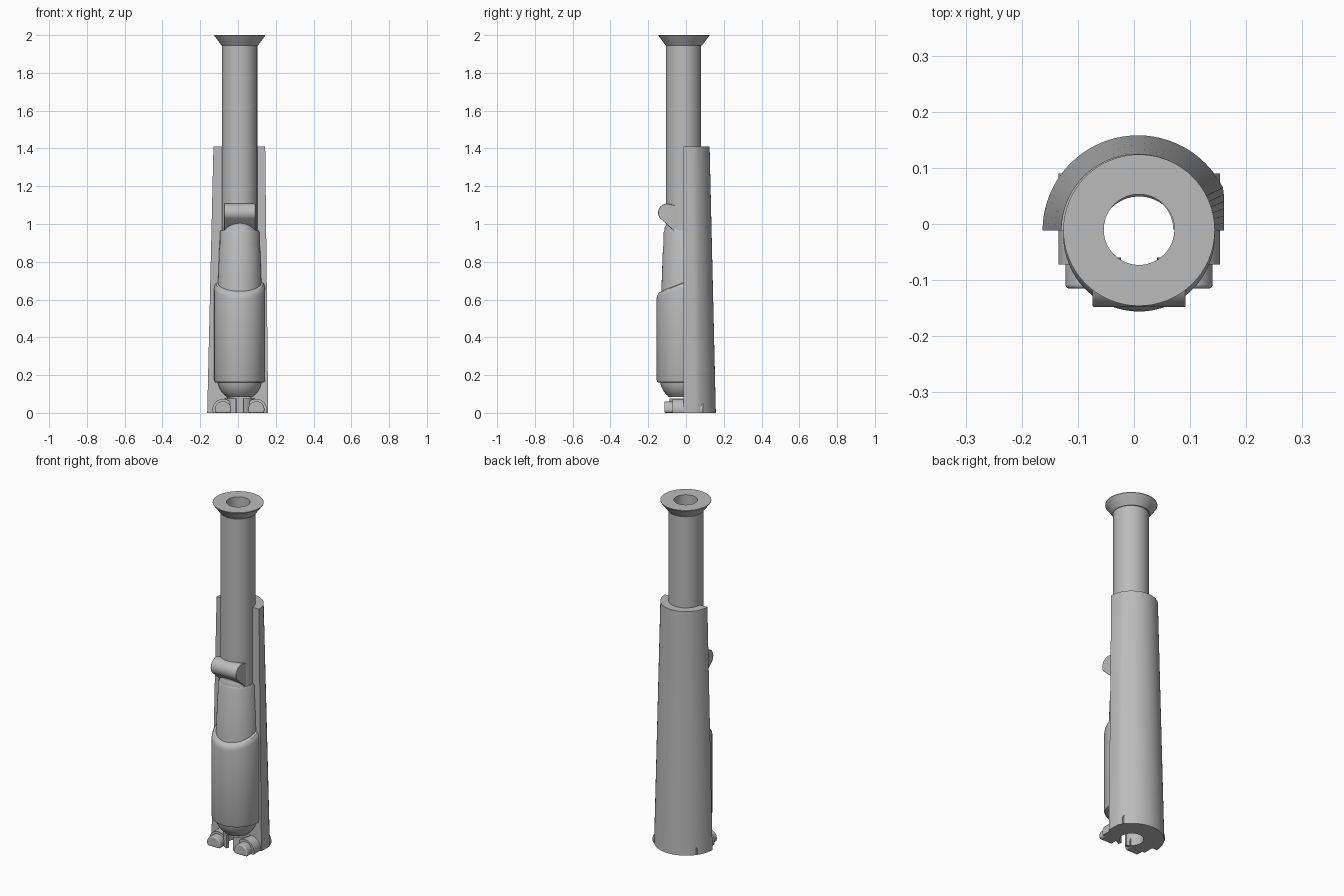
import bpy, bmesh, math

cube = bpy.data.objects.get("Cube")
if cube:
    bpy.data.objects.remove(cube, do_unlink=True)

grey = bpy.data.materials.new("plain grey")
grey.use_nodes = True
grey.diffuse_color = (0.5, 0.5, 0.5, 1)
grey.node_tree.nodes["Principled BSDF"].inputs["Base Color"].default_value = (0.5, 0.5, 0.5, 1)

BORE = 0.063
CX = 0.009


def finish(name, bm, bevel=0):
    bmesh.ops.recalc_face_normals(bm, faces=bm.faces)
    mesh = bpy.data.meshes.new(name)
    bm.to_mesh(mesh)
    bm.free()
    obj = bpy.data.objects.new(name, mesh)
    bpy.context.collection.objects.link(obj)
    mesh.materials.append(grey)
    if bevel:
        mod = obj.modifiers.new("soft edges", "BEVEL")
        mod.width = bevel
        mod.segments = 3
        mod.angle_limit = math.radians(40)
    bpy.ops.object.select_all(action="DESELECT")
    obj.select_set(True)
    bpy.context.view_layer.objects.active = obj
    bpy.ops.object.shade_smooth_by_angle(angle=math.radians(30))
    return obj


def turned(name, outer, cy, cx=CX, start=0, sweep=360, shape=None):
    """Turn an outer (radius, height) profile around the bore, fully or partly."""
    loop = [(BORE, outer[0][1])] + outer + [(BORE, outer[-1][1])]
    full = sweep == 360
    steps = 64 if full else 40
    bm = bmesh.new()
    rings = []
    for i in range(steps if full else steps + 1):
        a = math.radians(start + sweep * i / steps)
        ring = []
        for r, z in loop:
            # every part shares one straight bore
            y0 = -0.01 if r == BORE else cy
            p = (cx + r * math.cos(a), y0 + r * math.sin(a), z)
            ring.append(bm.verts.new(shape(*p) if shape else p))
        rings.append(ring)
    n = len(loop)
    for i in range(steps):
        a, b = rings[i], rings[(i + 1) % len(rings)]
        for j in range(n):
            k = (j + 1) % n
            bm.faces.new((a[j], a[k], b[k], b[j]))
    if not full:
        bm.faces.new(rings[0])
        bm.faces.new(rings[-1])
    return finish(name, bm)


def prism(name, outline, axis, lo, hi, bevel=0):
    """Extrude an outline along x or y; the outline's second value is height."""
    bm = bmesh.new()
    ends = [[bm.verts.new((d, a, z) if axis == "x" else (a, d, z)) for a, z in outline]
            for d in (lo, hi)]
    for end in ends:
        bm.faces.new(end)
    for i in range(len(outline)):
        k = (i + 1) % len(outline)
        bm.faces.new((ends[0][i], ends[0][k], ends[1][k], ends[1][i]))
    return finish(name, bm, bevel)


def arc(cx, cz, r, a0, a1, n=28):
    return [(cx + r * math.cos(math.radians(a0 + (a1 - a0) * i / n)),
             cz + r * math.sin(math.radians(a0 + (a1 - a0) * i / n))) for i in range(n + 1)]


# Tapered half shell with one flank trimmed flat
turned("rear_shell", [(0.17, 0), (0.137, 1.41)], -0.012, cx=0.007, sweep=180,
       shape=lambda x, y, z: (min(x, 0.16), y, z))

# Long tube and flared mouth
turned("main_tube", [(0.093, 0.9), (0.093, 1.96)], -0.014)
turned("flared_mouth", [(0.096, 1.945), (0.135, 1.997), (0.135, 2.0)], -0.011)

# Stepped body with a sloping rim on the lower tank
turned("lower_tank",
       [(0.122, 0.16), (0.131, 0.164), (0.135, 0.175), (0.135, 0.605),
        (0.132, 0.62), (0.125, 0.63), (0.112, 0.634)], -0.021,
       shape=lambda x, y, z: (x, y, z + (0.4 * (y + 0.156) if z > 0.5 else 0)))
turned("upper_sleeve", [(0.12, 0.55), (0.108, 0.88), (0.106, 0.885), (0.105, 0.955),
                        (0.1, 0.965)], -0.014)
turned("sleeve_cap", [(0.1, 0.94), (0.1, 0.975), (0.093, 0.995)], -0.014,
       shape=lambda x, y, z: (x, y, z - (0.4 * (y + 0.11) if z > 0.95 else 0)))
turned("bottom_dome", [(max(0.07, r), z) for r, z in arc(0, 0.18, 0.117, -55, 0, 12)], -0.021)

# Split collar at the foot
turned("split_collar", [(0.08, 0), (0.08, 0.076)], -0.011, start=-75, sweep=330)

# Paired round feet, each with a smaller front boss
for side, label in ((-1, "right"), (1, "left")):
    x = CX + side * 0.088
    for part, r, lo, hi, bevel in (("foot", 0.056, -0.072, 0.09, 0),
                                   ("foot_boss", 0.043, -0.115, -0.06, 0.008)):
        dip = math.degrees(math.asin(0.018 / r))
        outline = arc(x, 0.018, r, -dip, 180 + dip)
        # keep the inner side of each foot clear of the bore
        edge = CX + side * (BORE + 0.002)
        if part == "foot":
            outline = [(max(a, edge) if side > 0 else min(a, edge), z) for a, z in outline]
            prism(label + "_foot_face", arc(x, 0.018, r, -dip, 180 + dip), "y", lo, -0.06)
        prism(label + "_" + part, outline, "y", lo, hi, bevel)

# Rounded latch across the tube with a tapered cheek at each end
teardrop = arc(-0.1, 1.06, 0.048, 65, 215) + [(-0.048, 0.95), (-0.012, 0.96), (-0.012, 1.085)]
barrel = arc(-0.1, 1.06, 0.048, 65, 215) + [(-0.085, 0.985), (-0.085, 1.1)]
prism("latch_barrel", barrel, "x", CX - 0.07, CX + 0.07)
for side, label in ((-1, "right"), (1, "left")):
    inner, outer = sorted((CX + side * 0.066, CX + side * 0.083))
    prism(label + "_latch_cheek", teardrop, "x", inner, outer, 0.003)
